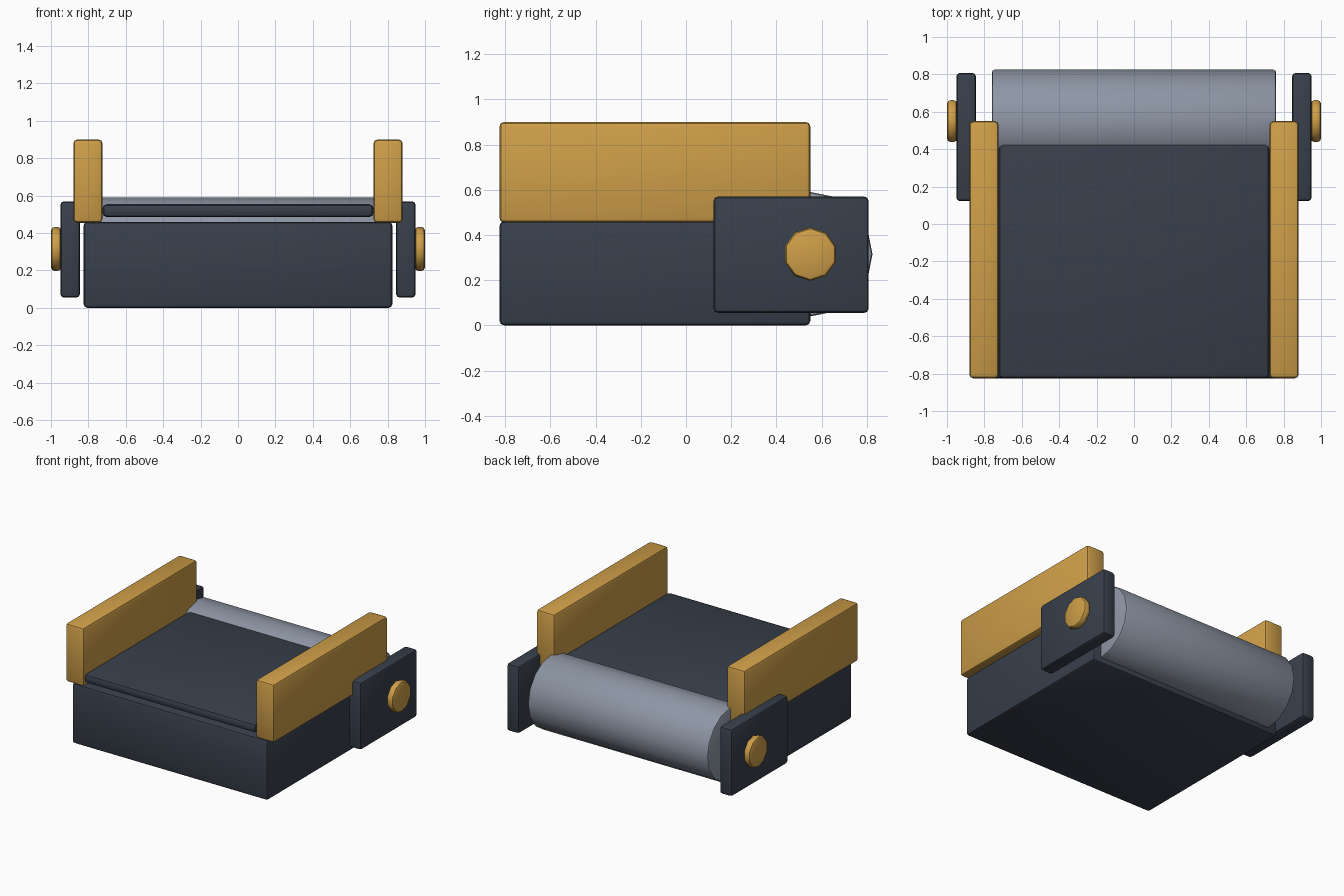
import bpy, math

if "Cube" in bpy.data.objects:
    bpy.data.objects.remove(bpy.data.objects["Cube"])


def material(name, rgb):
    m = bpy.data.materials.new(name)
    m.diffuse_color = (*rgb, 1)
    m.use_nodes = True
    m.node_tree.nodes["Principled BSDF"].inputs["Base Color"].default_value = m.diffuse_color
    return m


DARK = material("dark slate", (0.040, 0.051, 0.072))
GOLD = material("ochre", (0.62, 0.345, 0.066))
GREY = material("steel grey", (0.27, 0.305, 0.375))


def finish(obj, name, mat, bevel, segments=2):
    obj.name = name
    obj.data.materials.append(mat)
    bpy.ops.object.transform_apply(location=False, rotation=True, scale=True)
    mod = obj.modifiers.new("rounded edges", 'BEVEL')
    mod.width = bevel
    mod.segments = segments
    mod.limit_method = 'ANGLE'
    mod.angle_limit = math.radians(40)
    bpy.ops.object.modifier_apply(modifier=mod.name)
    bpy.ops.object.shade_smooth_by_angle(angle=math.radians(40))


def box(name, x, y, z, mat, bevel=0.02):
    bpy.ops.mesh.primitive_cube_add(size=1, location=[sum(r) / 2 for r in (x, y, z)])
    obj = bpy.context.object
    obj.scale = [r[1] - r[0] for r in (x, y, z)]
    finish(obj, name, mat, bevel)


def cylinder(name, x, radius, sides, mat, bevel):
    # lies along x on the shared roller axis, with a vertex at the top
    bpy.ops.mesh.primitive_cylinder_add(
        vertices=sides, radius=radius, depth=x[1] - x[0],
        location=((x[0] + x[1]) / 2, 0.55, 0.315), rotation=(math.pi / 2, 0, math.pi / 2))
    finish(bpy.context.object, name, mat, bevel)


# Base block, floating belt and end roller
box("base", (-0.825, 0.825), (-0.825, 0.55), (0.0, 0.46), DARK)
box("belt", (-0.725, 0.725), (-0.825, 0.55), (0.485, 0.555), DARK, 0.025)
cylinder("roller", (-0.76, 0.76), 0.275, 16, GREY, 0.015)

# Side rails, bearing plates and bolts on both sides
for s, side in ((1, "right"), (-1, "left")):
    def span(a, b):
        return sorted((s * a, s * b))
    box(side + "_rail", span(0.725, 0.88), (-0.825, 0.55), (0.455, 0.9), GOLD)
    box(side + "_bearing_plate", span(0.845, 0.95), (0.122, 0.808), (0.055, 0.57), DARK)
    cylinder(side + "_bolt", span(0.945, 1.0), 0.118, 10, GOLD, 0.02)
